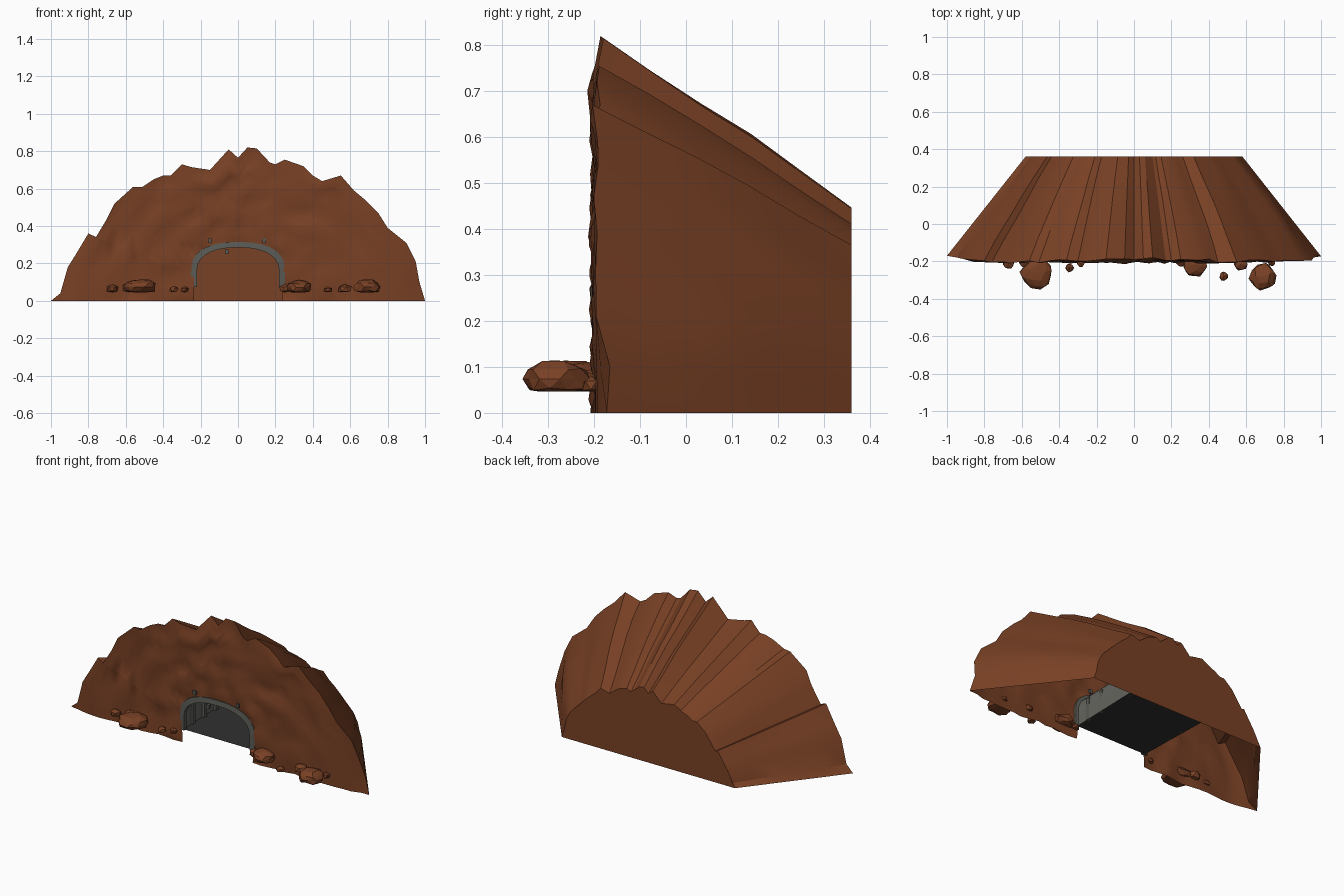
import bpy, bmesh, math, random
from mathutils import Vector, noise

if "Cube" in bpy.data.objects:
    bpy.data.objects.remove(bpy.data.objects["Cube"])

random.seed(4)


def material(name, rgb):
    m = bpy.data.materials.new(name)
    m.diffuse_color = (*rgb, 1)
    m.use_nodes = True
    m.node_tree.nodes["Principled BSDF"].inputs["Base Color"].default_value = m.diffuse_color
    return m


ROCK = material("red_rock", (0.19, 0.052, 0.018))
METAL = material("grey_metal", (0.10, 0.10, 0.09))
WALL = material("grey_wall", (0.13, 0.13, 0.115))
DARK = material("dark_floor", (0.03, 0.03, 0.03))


def finish(name, bm, mat, angle=None):
    bmesh.ops.recalc_face_normals(bm, faces=bm.faces)
    me = bpy.data.meshes.new(name)
    bm.to_mesh(me)
    bm.free()
    ob = bpy.data.objects.new(name, me)
    bpy.context.collection.objects.link(ob)
    me.materials.append(mat)
    if angle:
        bpy.ops.object.select_all(action='DESELECT')
        ob.select_set(True)
        bpy.context.view_layer.objects.active = ob
        bpy.ops.object.shade_smooth_by_angle(angle=math.radians(angle))
    return ob


def loft(bm, rows, closed=False):
    vs = [[bm.verts.new(p) for p in r] for r in rows]
    for a, b in zip(vs, vs[1:]):
        n = len(a)
        for i in range(n if closed else n - 1):
            j = (i + 1) % n
            bm.faces.new((a[i], a[j], b[j], b[i]))
    return vs


def box(name, centre, size, mat):
    bm = bmesh.new()
    bmesh.ops.create_cube(bm, size=1)
    for v in bm.verts:
        v.co = Vector(a * b for a, b in zip(v.co, size)) + Vector(centre)
    return finish(name, bm, mat)


# Jagged hill outline seen from the front (x, z)
ridge = [(-1, 0), (-.95, .04), (-.91, .18), (-.86, .26), (-.80, .36), (-.76, .34),
         (-.70, .44), (-.66, .52), (-.56, .61), (-.51, .61), (-.45, .65), (-.40, .67),
         (-.36, .67), (-.30, .73), (-.25, .715), (-.15, .70), (-.05, .81), (0, .765),
         (.05, .82), (.10, .815), (.17, .74), (.20, .73), (.25, .755), (.35, .72),
         (.40, .67), (.45, .64), (.55, .67), (.62, .59), (.68, .54), (.75, .47),
         (.80, .39), (.90, .31), (.95, .21), (.97, .10), (1, 0)]
N = len(ridge)
FLOOR = .075


def arch(hw, h, n=N, z0=0):
    # straight legs, flattened round top, resampled evenly
    spring = h * .55
    dense = [(-hw, z0 + (spring - z0) * i / 20) for i in range(20)]
    for i in range(61):
        a = math.pi * (1 - i / 60)
        c, s = math.cos(a), math.sin(a)
        dense.append((hw * math.copysign(abs(c) ** .85, c),
                      spring + (h - spring) * max(s, 0) ** .85))
    dense += [(-x, z) for x, z in reversed(dense[:20])]
    d = [0]
    for p, q in zip(dense, dense[1:]):
        d.append(d[-1] + math.dist(p, q))
    out, k = [], 0
    for i in range(n):
        t = d[-1] * i / (n - 1)
        while k < len(d) - 2 and d[k + 1] < t:
            k += 1
        f = (t - d[k]) / (d[k + 1] - d[k])
        out.append(tuple(a + (b - a) * f for a, b in zip(dense[k], dense[k + 1])))
    return out


def front_y(x, z):
    bump = .018 * noise.noise(Vector((x * 9, 3.1, z * 12)))
    bump += .012 * noise.noise(Vector((x * 17, 8.3, z * 25)))
    return -.198 + bump + .028 * max(0, abs(x) - .85) / .15 + .015 * max(0, z - .7) / .12


# Front rock face around the arched opening
opening = arch(.235, .30)
rows = []
for k in range(15):
    t = k / 14
    row = []
    for (ax, az), (rx, rz) in zip(opening, ridge):
        x, z = ax + (rx - ax) * t, az + (rz - az) * t
        row.append((x, front_y(x, z), z))
    rows.append(row)
bm = bmesh.new()
loft(bm, rows)
finish("front_rock_face", bm, ROCK, 40)

# Ridged slope narrowing to the back, closed with a flat back wall
rows = []
for k in range(6):
    t = k / 5
    row = []
    for x, z in ridge:
        w = .03 * math.sin(math.pi * t)
        r = noise.noise(Vector((x * 7, t * 2, z * 7)))
        g = 1 + w * (.4 + r)
        row.append((x * (1 - .42 * t) * (g if z else 1), front_y(x, z) * (1 - t) + .36 * t,
                    z * (1 - .455 * t) * g))
    rows.append(row)
bm = bmesh.new()
loft(bm, rows)
finish("hill_slope", bm, ROCK, 25)
bm = bmesh.new()
bm.faces.new([bm.verts.new(p) for p in rows[-1]])
bmesh.ops.triangulate(bm, faces=bm.faces[:])
finish("back_wall", bm, ROCK)

# Chamber behind the opening, its floor raised above the hill's base
bm = bmesh.new()
loft(bm, [[(x, -.19, z) for x, z in arch(.235, .30, 21, FLOOR)],
          [(x, .355, z) for x, z in arch(.25, .30, 21, FLOOR)]])
finish("chamber_walls", bm, WALL, 40)
bm = bmesh.new()
bm.faces.new([bm.verts.new(p) for p in ((-.235, -.19, FLOOR), (.235, -.19, FLOOR),
                                        (.25, .355, FLOOR), (-.25, .355, FLOOR))])
finish("chamber_floor", bm, DARK)
for s in (-1, 1):
    for k in range(4):
        box("wall_post", (s * .232, -.10 + .11 * k, .14), (.016, .022, .13), METAL)

# Metal arch frame: rectangular section swept along the arch
rows = []
for (ox, oz), (ix, iz) in zip(arch(.25, .315, 25, FLOOR), arch(.22, .285, 25, FLOOR)):
    rows.append([(ox, -.185, oz), (ox, -.2, oz), (ix, -.204, iz), (ix, -.178, iz)])
bm = bmesh.new()
vs = loft(bm, rows, True)
bm.faces.new(vs[0])
bm.faces.new(vs[-1])
finish("arch_frame", bm, METAL, 40)

# Small fittings around the arch
for x, z in ((-.15, .322), (.14, .322), (-.06, .262)):
    box("fitting", (x, -.197, z), (.018, .02, .024), METAL)

# Loose faceted boulders at the foot: x, y, radius, height
boulders = [(-.52, -.265, .092, .072), (-.67, -.212, .036, .045), (-.345, -.235, .028, .034),
            (-.285, -.21, .025, .032), (.325, -.215, .075, .068), (.25, -.20, .035, .045),
            (.57, -.215, .042, .045), (.48, -.28, .028, .03), (.69, -.283, .078, .072),
            (.735, -.205, .024, .035), (-.58, -.20, .045, .06)]
for x, y, r, h in boulders:
    bm = bmesh.new()
    bmesh.ops.create_icosphere(bm, subdivisions=2 if r > .06 else 1, radius=1)
    turn = random.random() * 6.28
    for v in bm.verts:
        c = v.co * random.uniform(.82, 1.02)
        px = c.x * math.cos(turn) - c.y * math.sin(turn)
        py = c.x * math.sin(turn) + c.y * math.cos(turn)
        v.co = (x + px * r, y + py * r, .046 + max(0, c.z + .6) / 1.55 * h)
    bmesh.ops.remove_doubles(bm, verts=bm.verts, dist=.0005)
    finish("boulder", bm, ROCK)
